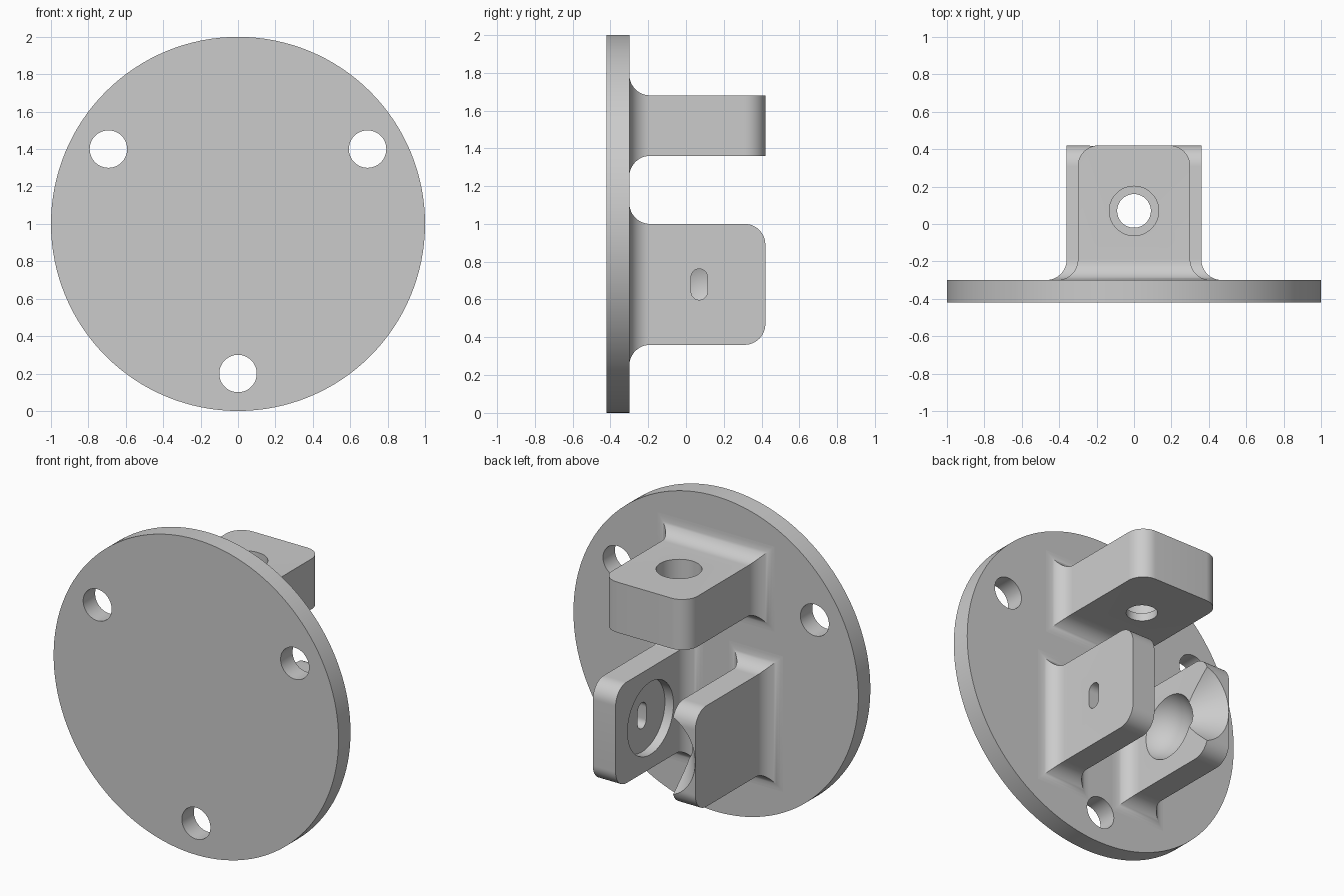
import bpy, bmesh, math
from mathutils import Matrix, Vector

cube = bpy.data.objects.get("Cube")
if cube:
    bpy.data.objects.remove(cube, do_unlink=True)

grey = bpy.data.materials.new("plain_grey")
grey.use_nodes = True
grey.diffuse_color = (0.6, 0.6, 0.6, 1)
grey.node_tree.nodes["Principled BSDF"].inputs["Base Color"].default_value = (0.6, 0.6, 0.6, 1)

BACK, TIP, FILLET = -0.30, 0.42, 0.11
EYE_Y, EYE_Z = 0.07, 0.68
TURN = {"x": Matrix.Rotation(math.pi / 2, 4, "Y"),
        "y": Matrix.Rotation(-math.pi / 2, 4, "X"),
        "z": Matrix.Identity(4)}


def finish(name, bm):
    bmesh.ops.recalc_face_normals(bm, faces=bm.faces)
    mesh = bpy.data.meshes.new(name)
    bm.to_mesh(mesh)
    bm.free()
    obj = bpy.data.objects.new(name, mesh)
    bpy.context.collection.objects.link(obj)
    mesh.materials.append(grey)
    return obj


def cylinder(name, axis, centre, r1, length, r2=None, segments=64):
    """Cylinder or cone along an axis, r1 at the low end."""
    bm = bmesh.new()
    bmesh.ops.create_cone(bm, cap_ends=True, segments=segments, radius1=r1,
                          radius2=r1 if r2 is None else r2, depth=length,
                          matrix=Matrix.Translation(centre) @ TURN[axis])
    return finish(name, bm)


def sphere(name, centre, radius):
    bm = bmesh.new()
    bmesh.ops.create_uvsphere(bm, u_segments=64, v_segments=32, radius=radius,
                              matrix=Matrix.Translation(centre))
    return finish(name, bm)


def slot(name, x0, x1, y, z, radius, half_height):
    """Vertical round-ended slot running along x."""
    bm = bmesh.new()
    ring = []
    for i in range(34):
        a = math.pi * (i % 17) / 16 + (math.pi if i > 16 else 0)
        shift = (half_height - radius) * (1 if i < 17 else -1)
        ring.append(bm.verts.new((x0, y + radius * math.cos(a), z + shift + radius * math.sin(a))))
    face = bm.faces.new(ring)
    new = bmesh.ops.extrude_face_region(bm, geom=[face])["geom"]
    bmesh.ops.translate(bm, vec=(x1 - x0, 0, 0),
                        verts=[v for v in new if isinstance(v, bmesh.types.BMVert)])
    return finish(name, bm)


def lug(name, x0, x1, z0, z1, round_axis):
    """Block standing on the disc with a mitred root fillet and rounded tip corners."""
    bm = bmesh.new()
    stations = [(BACK - 0.02, FILLET)]
    for i in range(13):
        a = math.pi / 2 * i / 12
        stations.append((BACK + FILLET * (1 - math.cos(a)), FILLET * (1 - math.sin(a))))
    stations.append((TIP, 0))
    rings = [[bm.verts.new(p) for p in ((x0 - g, y, z0 - g), (x1 + g, y, z0 - g),
                                        (x1 + g, y, z1 + g), (x0 - g, y, z1 + g))]
             for y, g in stations]
    for a, b in zip(rings, rings[1:]):
        for i in range(4):
            j = (i + 1) % 4
            bm.faces.new((a[i], a[j], b[j], b[i]))
    bm.faces.new(rings[0])
    bm.faces.new(rings[-1])
    k = "xyz".index(round_axis)
    tips = [e for e in bm.edges if all(abs(v.co.y - TIP) < 1e-5 for v in e.verts)
            and abs(e.verts[0].co[k] - e.verts[1].co[k]) > 0.01]
    bmesh.ops.bevel(bm, geom=tips, offset=0.11, segments=12, profile=0.5,
                    affect="EDGES", clamp_overlap=False)
    return finish(name, bm)


def cut(obj, *cutters):
    for c in cutters:
        mod = obj.modifiers.new("cut", "BOOLEAN")
        mod.operation, mod.solver, mod.object = "DIFFERENCE", "EXACT", c
        with bpy.context.temp_override(object=obj, active_object=obj):
            bpy.ops.object.modifier_apply(modifier=mod.name)
        bpy.data.objects.remove(c, do_unlink=True)


# Mounting disc with three bolt holes
disc = cylinder("mounting_disc", "y", (0, -0.36, 1), 1, 0.12, segments=128)
for angle in (30, 150, 270):
    a = math.radians(angle)
    cut(disc, cylinder("bolt_cutter", "y",
                       (0.8 * math.cos(a), -0.36, 1 + 0.8 * math.sin(a)), 0.1, 0.4))

# Upper lug with a stepped vertical bore
upper = lug("upper_lug", -0.30, 0.30, 1.36, 1.68, "z")
cut(upper, cylinder("bore_cutter", "z", (0, EYE_Y, 1.5), 0.09, 0.6),
    cylinder("counterbore_cutter", "z", (0, EYE_Y, 1.61), 0.132, 0.4))

# Left cheek with a round recess and a narrow slot
left = lug("left_cheek", 0.20, 0.36, 0.36, 1.0, "x")
cut(left, cylinder("recess_cutter", "x", (0.16, EYE_Y, EYE_Z), 0.23, 0.2),
    slot("slot_cutter", 0.1, 0.5, EYE_Y, EYE_Z, 0.043, 0.082))

# Right cheek with a ball socket that opens through a flared mouth
right = lug("right_cheek", -0.36, -0.20, 0.36, 1.0, "x")
cut(right, sphere("socket_cutter", (-0.11, EYE_Y, EYE_Z), 0.22),
    cylinder("mouth_cutter", "y", (-0.085, 0.33, EYE_Z), 0.12, 0.20, 0.282))

# Smooth curved walls, keep the machined edges crisp
for obj in (disc, upper, left, right):
    bpy.ops.object.select_all(action="DESELECT")
    obj.select_set(True)
    bpy.context.view_layer.objects.active = obj
    bpy.ops.object.shade_smooth_by_angle(angle=math.radians(30))
